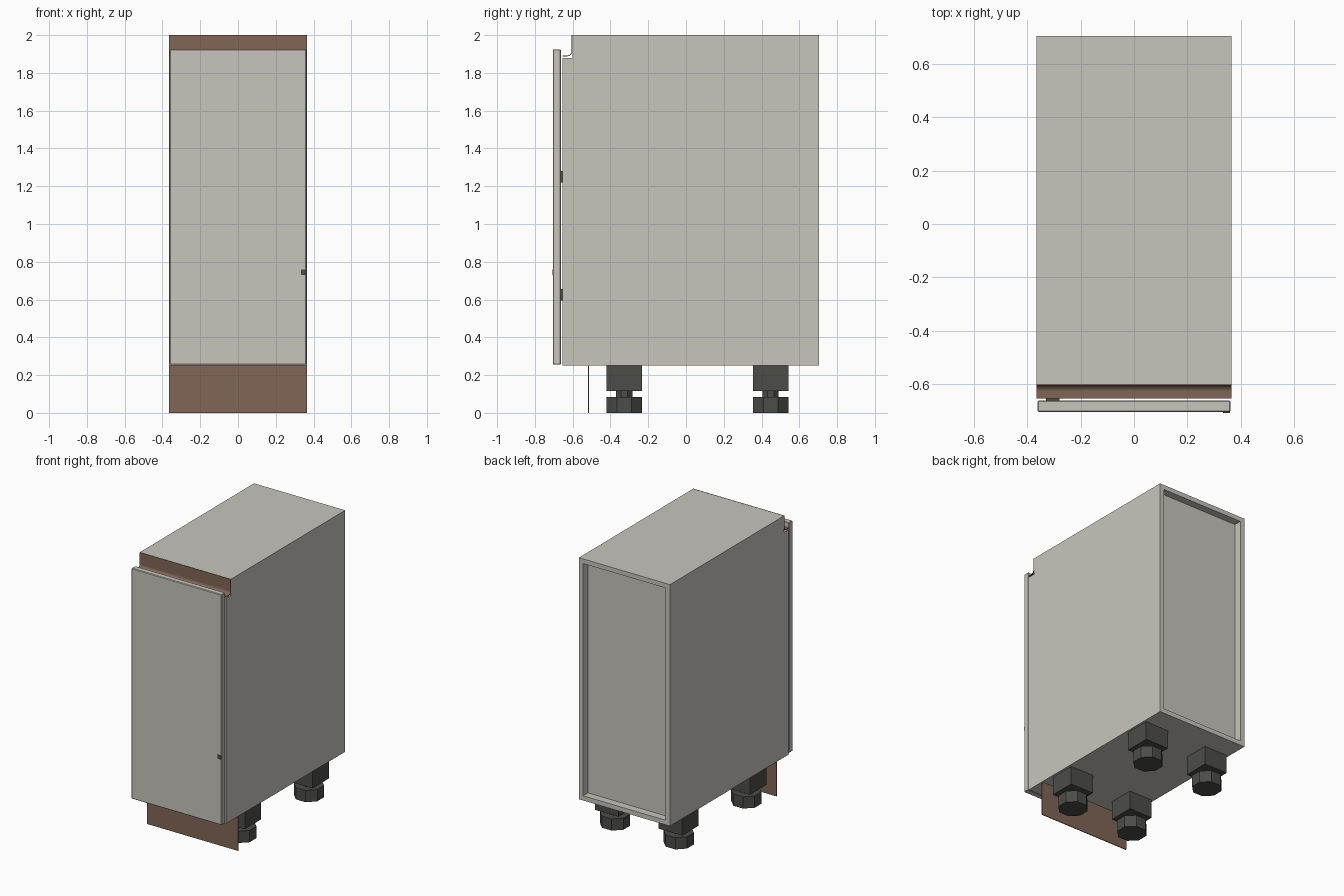
import bpy, bmesh, math
from mathutils import Matrix

if "Cube" in bpy.data.objects:
    bpy.data.objects.remove(bpy.data.objects["Cube"])


def material(name, color):
    m = bpy.data.materials.new(name)
    m.diffuse_color = (*color, 1)
    m.use_nodes = True
    m.node_tree.nodes["Principled BSDF"].inputs["Base Color"].default_value = m.diffuse_color
    return m


CREAM = material("warm grey board", (0.58, 0.56, 0.51))
BROWN = material("brown metal", (0.215, 0.132, 0.094))
DARK = material("dark grey plastic", (0.072, 0.073, 0.064))


def finish(name, bm, mat):
    bmesh.ops.recalc_face_normals(bm, faces=bm.faces)
    me = bpy.data.meshes.new(name)
    bm.to_mesh(me)
    bm.free()
    me.materials.append(mat)
    ob = bpy.data.objects.new(name, me)
    bpy.context.collection.objects.link(ob)
    return ob


def box(name, x, y, z, mat):
    bm = bmesh.new()
    size = [b - a for a, b in (x, y, z)]
    mid = [(a + b) / 2 for a, b in (x, y, z)]
    bmesh.ops.create_cube(bm, size=1, matrix=Matrix.Translation(mid) @ Matrix.Diagonal((*size, 1)))
    return finish(name, bm, mat)


def extrude_x(name, profile, x0, x1, mat):
    """Closed (y, z) profile extruded from x0 to x1."""
    bm = bmesh.new()
    face = bm.faces.new([bm.verts.new((x0, y, z)) for y, z in profile])
    geo = bmesh.ops.extrude_face_region(bm, geom=[face])["geom"]
    bmesh.ops.translate(bm, vec=(x1 - x0, 0, 0), verts=[v for v in geo if isinstance(v, bmesh.types.BMVert)])
    return finish(name, bm, mat)


def octagon(name, x, y, z, flat, mat):
    """Eight-sided prism, width measured across the flats."""
    bm = bmesh.new()
    r = flat / 2 / math.cos(math.pi / 8)
    bmesh.ops.create_cone(bm, cap_ends=True, segments=8, radius1=r, radius2=r, depth=z[1] - z[0],
                          matrix=Matrix.Translation((x, y, sum(z) / 2)) @ Matrix.Rotation(math.pi / 8, 4, 'Z'))
    return finish(name, bm, mat)


W, T = 0.365, 0.034          # half width, board thickness
FRONT, BACK = -0.655, 0.705

# Carcass: side panels notched at the top front, top, bottom and recessed back
side = [(FRONT, 0.25), (BACK, 0.25), (BACK, 1.966), (-0.60, 1.966), (-0.60, 1.88), (FRONT, 1.88)]
for label, s in (("left", -1), ("right", 1)):
    extrude_x(label + "_side_panel", side, s * W, s * (W - T), CREAM)
box("top_panel", (-W, W), (-0.60, BACK), (1.966, 2.0), CREAM)
box("bottom_panel", (-W + T, W - T), (FRONT, BACK), (0.25, 0.25 + T), CREAM)
box("back_panel", (-W + T, W - T), (0.635, 0.65), (0.25 + T, 1.966), CREAM)

# Handle channel: thin bent strip lining the notch
R, t = 0.028, 0.004
cy, cz = -0.601 - R, 1.888 + R


def arc(r):
    return [(cy + r * math.cos(a), cz + r * math.sin(a)) for a in (-math.pi / 2 * i / 6 for i in range(7))]


channel = [(cy + R, 2.0)] + arc(R) + [(FRONT, cz - R), (FRONT, cz - R + t)]
channel += arc(R - t)[::-1] + [(cy + R - t, 2.0)]
extrude_x("handle_channel", channel, -W, W, BROWN)

# Door, with softened front edges
door = box("door", (-0.362, 0.362), (-0.705, -0.662), (0.255, 1.925), CREAM)
bev = door.modifiers.new("edge", 'BEVEL')
bev.width, bev.segments = 0.004, 1
box("door_marker", (0.333, 0.36), (-0.708, -0.704), (0.73, 0.76), DARK)
for i, z in enumerate((0.625, 1.25)):
    box(f"hinge_{i + 1}", (-0.33, -0.28), (-0.664, -0.60), (z - 0.03, z + 0.03), DARK)

# Plinth board
box("plinth", (-W, W), (-0.52, -0.514), (0.0, 0.25), BROWN)

# Adjustable feet
for yl, y in (("front", -0.327), ("back", 0.448)):
    for xl, x in (("left", -0.255), ("right", 0.255)):
        n = f"{yl}_{xl}_foot"
        box(n + "_socket", (x - 0.094, x + 0.094), (y - 0.094, y + 0.094), (0.115, 0.25), DARK)
        octagon(n + "_neck", x, y, (0.08, 0.116), 0.085, DARK)
        octagon(n + "_base", x, y, (0.0, 0.085), 0.188, DARK)
